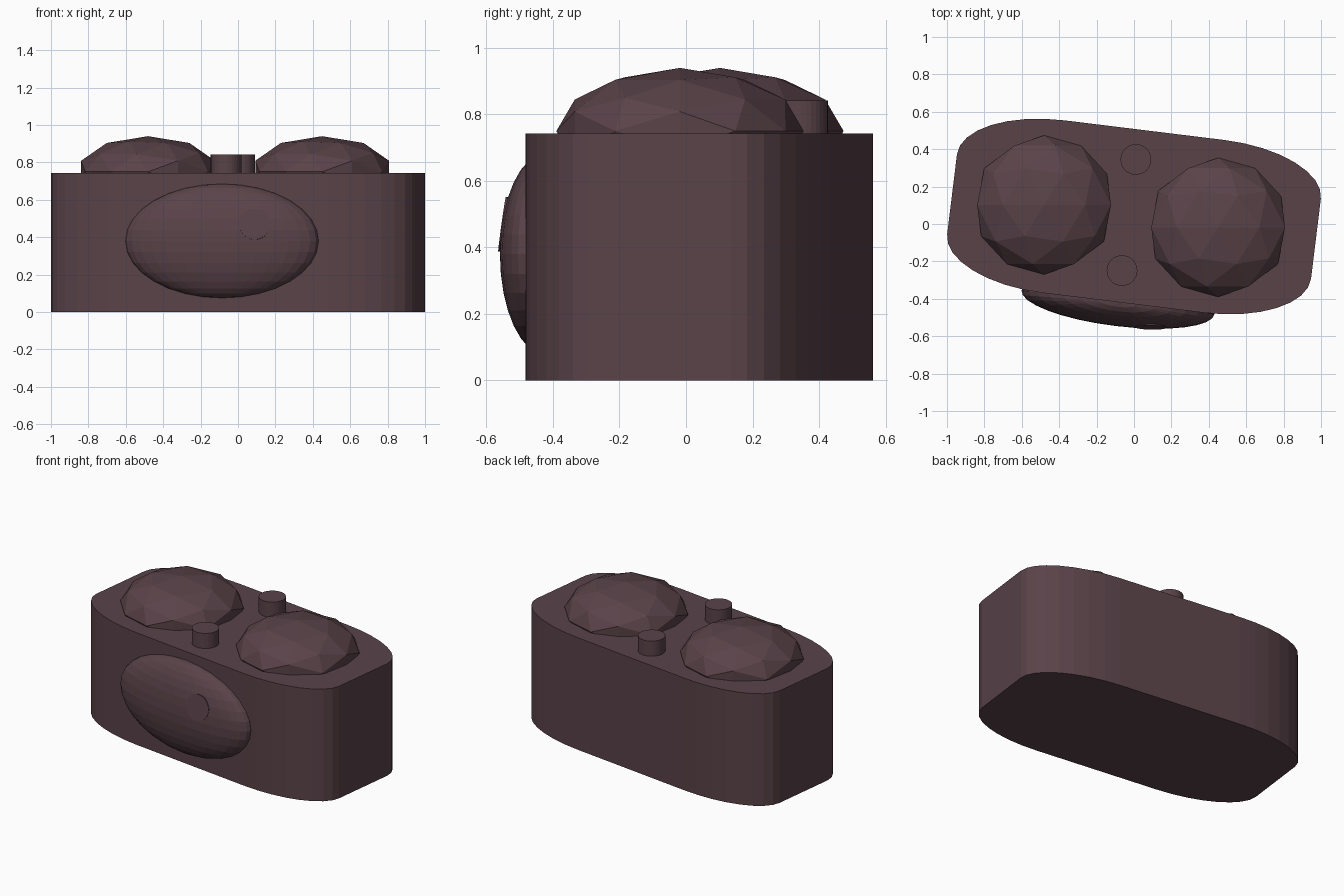
import bpy, bmesh, math
from mathutils import Vector, Matrix

if "Cube" in bpy.data.objects:
    bpy.data.objects.remove(bpy.data.objects["Cube"])

TURN = Matrix.Translation((0, 0.04, 0)) @ Matrix.Rotation(math.radians(-7), 4, 'Z')
TOP = 0.742

mat = bpy.data.materials.new("dark_mauve")
mat.diffuse_color = (0.1, 0.055, 0.066, 1)
mat.use_nodes = True
mat.node_tree.nodes["Principled BSDF"].inputs["Base Color"].default_value = mat.diffuse_color


def finish(name, bm):
    bmesh.ops.recalc_face_normals(bm, faces=bm.faces)
    me = bpy.data.meshes.new(name)
    bm.to_mesh(me)
    bm.free()
    me.materials.append(mat)
    ob = bpy.data.objects.new(name, me)
    bpy.context.collection.objects.link(ob)
    return ob


def peg(name, tip, direction, radius, depth):
    """Cylinder whose end face sits at tip and faces along direction."""
    bm = bmesh.new()
    bmesh.ops.create_cone(bm, cap_ends=True, segments=32, radius1=radius,
                          radius2=radius, depth=depth)
    d = Vector(direction).normalized()
    rot = Vector((0, 0, 1)).rotation_difference(d).to_matrix().to_4x4()
    bm.transform(Matrix.Translation(Vector(tip) - d * depth / 2) @ rot)
    return finish(name, bm)


# Body: rectangle with long elliptical corners, extruded up
bm = bmesh.new()
cx, cy, rx, ry, n = 0.43, 0.215, 0.55, 0.25, 8
ring = []
for k, (sx, sy) in enumerate([(1, 1), (-1, 1), (-1, -1), (1, -1)]):
    for i in range(n + 1):
        a = math.pi / 2 * (k + i / n)
        ring.append(bm.verts.new((sx * cx + rx * math.cos(a), sy * cy + ry * math.sin(a), 0)))
base = bm.faces.new(ring)
ext = bmesh.ops.extrude_face_region(bm, geom=[base], use_keep_orig=True)
bmesh.ops.translate(bm, vec=(0, 0, TOP),
                    verts=[g for g in ext["geom"] if isinstance(g, bmesh.types.BMVert)])
bm.transform(TURN)
finish("body", bm)

# Faceted domes: low-poly icospheres with an edge-midpoint vertex on top
for name, x, y in (("left_dome", -0.481, 0.102), ("right_dome", 0.45, -0.018)):
    bm = bmesh.new()
    bmesh.ops.create_icosphere(bm, subdivisions=2, radius=1)
    mid = next(v.co.copy() for v in bm.verts if 0.8 < v.co.z < 0.9)
    tilt = mid.rotation_difference(Vector((0, 0, 1))).to_matrix()
    pole = tilt @ Vector((0, 0, 1))
    spin = math.radians(58.3) - math.atan2(pole.y, pole.x)
    bm.transform(Matrix.Translation((x, y, 0.75)) @ Matrix.Diagonal((0.376, 0.372, 0.19, 1))
                 @ Matrix.Rotation(spin, 4, 'Z') @ tilt.to_4x4())
    finish(name, bm)

# Pegs on top, between the domes
peg("back_peg", (0.01, 0.345, 0.842), (0, 0, 1), 0.082, 0.2)
peg("front_peg", (-0.064, -0.249, 0.842), (0, 0, 1), 0.082, 0.2)

# Oval bulge on the front face
centre = Vector((-0.029, -0.465, 0.38))
semi = Vector((0.52, 0.128, 0.305))
bm = bmesh.new()
bmesh.ops.create_uvsphere(bm, u_segments=32, v_segments=16, radius=1)
bm.transform(TURN @ Matrix.Translation(centre) @ Matrix.Diagonal((*semi, 1)))
finish("front_bulge", bm)

# Small button lying flush on the bulge
du, dz = 0.19, 0.09
dv = -semi.y * math.sqrt(1 - (du / semi.x) ** 2 - (dz / semi.z) ** 2)
normal = Vector((du / semi.x ** 2, dv / semi.y ** 2, dz / semi.z ** 2))
peg("bulge_button", TURN @ (centre + Vector((du, dv, dz))), TURN.to_3x3() @ normal, 0.083, 0.06)
